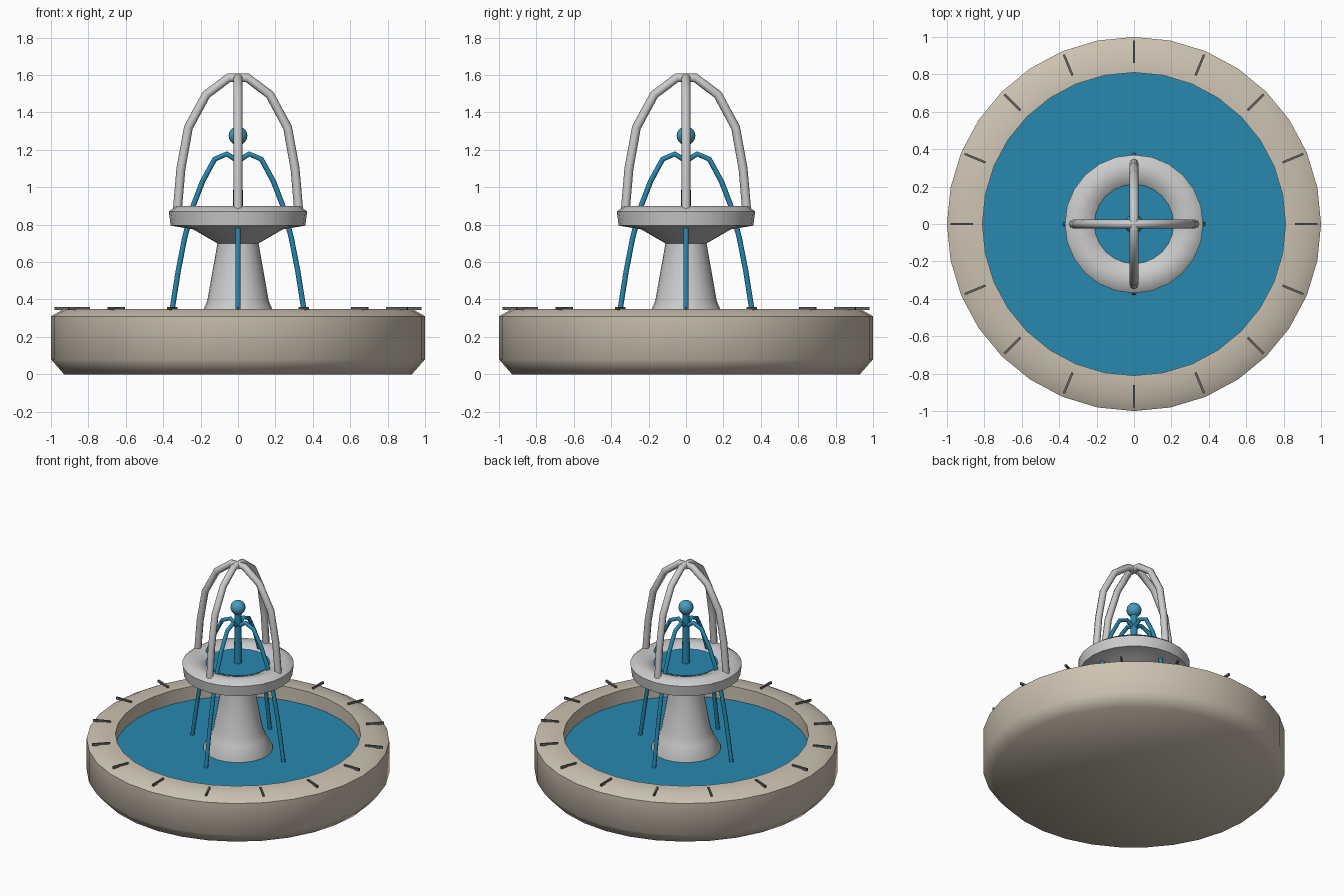
import bpy, bmesh, math
from mathutils import Matrix

if "Cube" in bpy.data.objects:
    bpy.data.objects.remove(bpy.data.objects["Cube"])


def material(name, rgb):
    m = bpy.data.materials.new(name)
    m.diffuse_color = (*rgb, 1)
    m.use_nodes = True
    m.node_tree.nodes["Principled BSDF"].inputs["Base Color"].default_value = m.diffuse_color
    return m


STONE = material("sandstone", (0.60, 0.54, 0.44))
MARBLE = material("marble", (0.70, 0.71, 0.68))
WATER = material("water", (0.02, 0.25, 0.43))
SPRAY = material("spray", (0.06, 0.33, 0.52))
DARK = material("joint", (0.13, 0.13, 0.12))


def finish(obj, mat, angle=50):
    obj.data.materials.append(mat)
    bpy.ops.object.select_all(action='DESELECT')
    obj.select_set(True)
    bpy.context.view_layer.objects.active = obj
    bpy.ops.object.shade_smooth_by_angle(angle=math.radians(angle))
    return obj


def from_bmesh(name, bm, mat, angle=50):
    bmesh.ops.recalc_face_normals(bm, faces=bm.faces)
    me = bpy.data.meshes.new(name)
    bm.to_mesh(me)
    bm.free()
    obj = bpy.data.objects.new(name, me)
    bpy.context.collection.objects.link(obj)
    return finish(obj, mat, angle)


def lathe(name, profile, mat, steps=32, angle=50):
    bm = bmesh.new()
    vs = [bm.verts.new((r, 0, z)) for r, z in profile]
    es = [bm.edges.new(p) for p in zip(vs, vs[1:])]
    bmesh.ops.spin(bm, geom=vs + es, cent=(0, 0, 0), axis=(0, 0, 1),
                   angle=2 * math.pi, steps=steps)
    bmesh.ops.remove_doubles(bm, verts=bm.verts, dist=1e-4)
    return from_bmesh(name, bm, mat, angle)


def four_tubes(name, path, radius, mat):
    """Sweep a radial (r, z) path in four directions."""
    cu = bpy.data.curves.new(name, 'CURVE')
    cu.dimensions = '3D'
    cu.bevel_depth = radius
    cu.bevel_resolution = 2
    cu.use_fill_caps = True
    for dx, dy in ((1, 0), (0, 1), (-1, 0), (0, -1)):
        s = cu.splines.new('POLY')
        s.points.add(len(path) - 1)
        for p, (r, z) in zip(s.points, path):
            p.co = (r * dx, r * dy, z, 1)
    obj = bpy.data.objects.new(name, cu)
    bpy.context.collection.objects.link(obj)
    bpy.ops.object.select_all(action='DESELECT')
    obj.select_set(True)
    bpy.context.view_layer.objects.active = obj
    bpy.ops.object.convert(target='MESH')
    return finish(bpy.context.object, mat)


# Lower basin with its pool
lathe("basin", [(0, 0), (0.93, 0), (1, 0.08), (1, 0.31), (0.93, 0.35),
                (0.81, 0.35), (0.81, 0.18), (0, 0.18)], STONE)
lathe("pool_water", [(0, 0.20), (0.812, 0.20), (0.812, 0.25), (0, 0.25)], WATER)

# Joint strips around the rim
bm = bmesh.new()
for i in range(16):
    m = (Matrix.Rotation(i * math.pi / 8, 4, 'Z') @ Matrix.Translation((0.92, 0, 0.353))
         @ Matrix.Diagonal((0.12, 0.012, 0.016, 1)))
    bmesh.ops.create_cube(bm, size=1, matrix=m)
from_bmesh("rim_joints", bm, DARK, 30)

# Pedestal and upper bowl
lathe("pedestal", [(0, 0.20), (0.23, 0.20), (0.23, 0.26), (0.185, 0.345), (0.165, 0.39),
                   (0.11, 0.70), (0.11, 0.76), (0, 0.76)], MARBLE, 24)
lathe("upper_bowl", [(0, 0.70), (0.11, 0.70), (0.24, 0.775), (0.36, 0.795),
                     (0.37, 0.87), (0.33, 0.90), (0.27, 0.895), (0.21, 0.872),
                     (0.19, 0.84), (0, 0.84)], MARBLE, 24)
lathe("bowl_water", [(0, 0.85), (0.212, 0.85), (0.212, 0.875), (0, 0.875)], WATER, 24)

# Central spout and its ball of water
lathe("water_column", [(0, 0.86), (0.027, 0.86), (0.022, 1.25), (0, 1.25)], WATER, 12)
bm = bmesh.new()
bmesh.ops.create_uvsphere(bm, u_segments=16, v_segments=10, radius=0.05,
                          matrix=Matrix.Translation((0, 0, 1.275)))
from_bmesh("water_ball", bm, SPRAY)

# Falling jets
four_tubes("water_jets", [(0, 1.14), (0.06, 1.178), (0.125, 1.15), (0.19, 1.03),
                          (0.24, 0.90), (0.285, 0.73), (0.32, 0.55), (0.368, 0.245)],
           0.014, WATER)

# Crown arches over the bowl
four_tubes("crown_arches", [(0.325, 0.87), (0.305, 1.10), (0.265, 1.32), (0.17, 1.495),
                            (0.05, 1.585), (0, 1.585)], 0.024, MARBLE)
